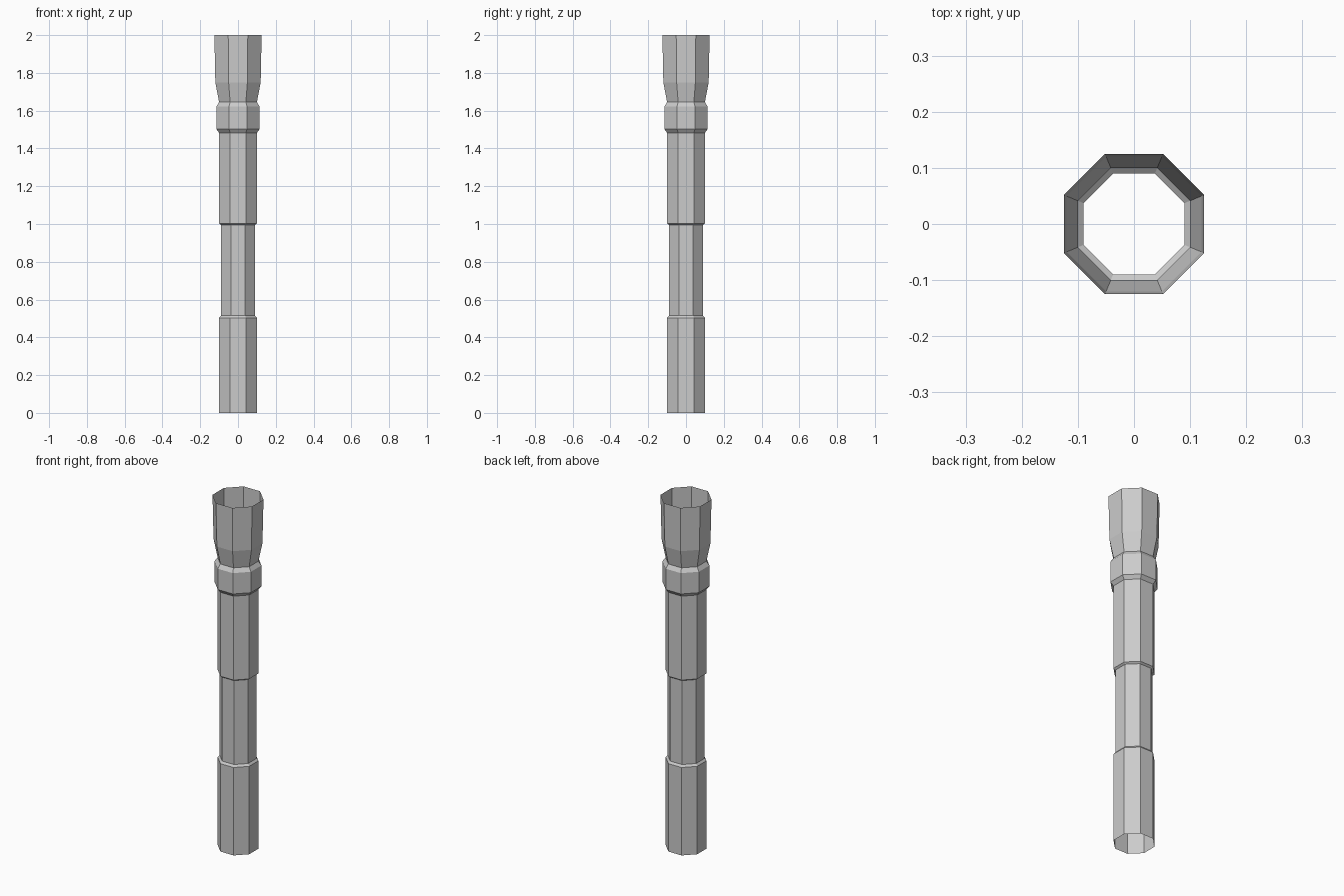
import bpy, bmesh, math

if "Cube" in bpy.data.objects:
    bpy.data.objects.remove(bpy.data.objects["Cube"])

SIDES = 8
# (height, half width across flats) from bottom to top
PROFILE = [(0, .1), (.503, .1), (.515, .09), (.995, .09), (1.003, .1),
           (1.483, .1), (1.503, .115), (1.622, .115), (1.645, .1),
           (1.75, .12), (2.0, .125)]


def ring(bm, z, half_width):
    r = half_width / math.cos(math.pi / SIDES)
    angles = [2 * math.pi * (i + .5) / SIDES for i in range(SIDES)]
    return [bm.verts.new((r * math.cos(a), r * math.sin(a), z)) for a in angles]


# Open octagonal tube with grip recess, collar and flared head
bm = bmesh.new()
rings = [ring(bm, z, w) for z, w in PROFILE]
for low, high in zip(rings, rings[1:]):
    for i in range(SIDES):
        j = (i + 1) % SIDES
        bm.faces.new((low[i], low[j], high[j], high[i]))

mesh = bpy.data.meshes.new("flared_tube")
bm.to_mesh(mesh)
bm.free()
tube = bpy.data.objects.new("flared_tube", mesh)
bpy.context.collection.objects.link(tube)
